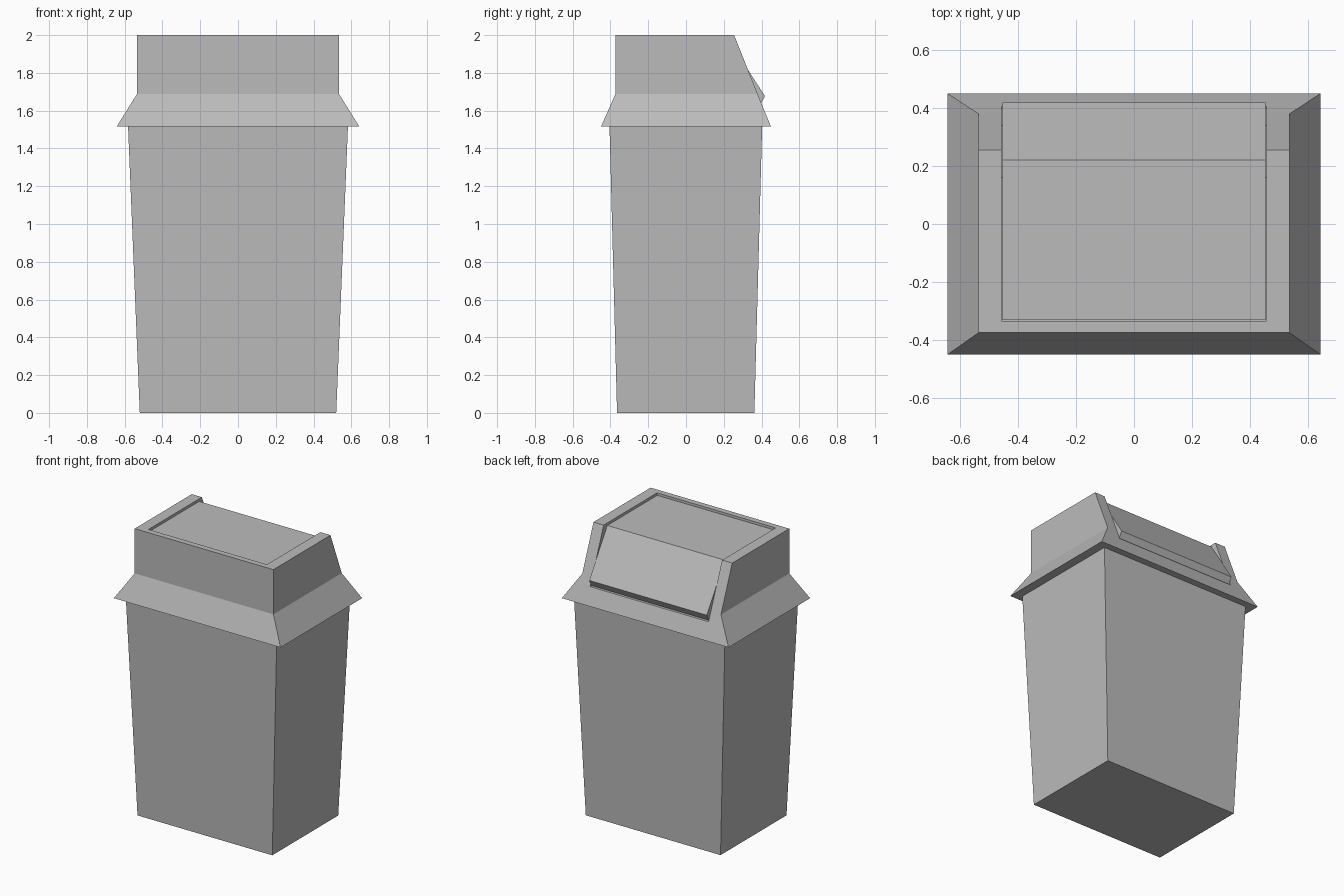
import bpy
import bmesh

if "Cube" in bpy.data.objects:
    bpy.data.objects.remove(bpy.data.objects["Cube"])

grey = bpy.data.materials.new("grey_plastic")
grey.diffuse_color = (0.5, 0.5, 0.5, 1)
grey.use_nodes = True
grey.node_tree.nodes["Principled BSDF"].inputs["Base Color"].default_value = grey.diffuse_color


def finish(name, bm):
    bmesh.ops.recalc_face_normals(bm, faces=bm.faces)
    mesh = bpy.data.meshes.new(name)
    bm.to_mesh(mesh)
    bm.free()
    mesh.materials.append(grey)
    obj = bpy.data.objects.new(name, mesh)
    bpy.context.collection.objects.link(obj)
    return obj


def loft(name, sections):
    """Closed solid through rectangles (half x, y min, y max, z)."""
    bm = bmesh.new()
    rings = [[bm.verts.new(p) for p in
              ((-x, y0, z), (x, y0, z), (x, y1, z), (-x, y1, z))]
             for x, y0, y1, z in sections]
    for a, b in zip(rings, rings[1:]):
        for i in range(4):
            j = (i + 1) % 4
            bm.faces.new((a[i], a[j], b[j], b[i]))
    bm.faces.new(rings[0])
    bm.faces.new(rings[-1])
    return finish(name, bm)


def extrude_x(name, profile, half):
    """Solid from a (y, z) profile, extruded across x."""
    bm = bmesh.new()
    face = bm.faces.new([bm.verts.new((-half, y, z)) for y, z in profile])
    res = bmesh.ops.extrude_face_region(bm, geom=[face])
    verts = [v for v in res["geom"] if isinstance(v, bmesh.types.BMVert)]
    bmesh.ops.translate(bm, verts=verts, vec=(2 * half, 0, 0))
    return finish(name, bm)


# Tapered bin body
loft("bin_body", [(0.52, -0.365, 0.362, 0), (0.582, -0.405, 0.403, 1.515)])

# Lid hood: flared skirt, upright walls, sloping back
hood = loft("lid_hood", [(0.643, -0.45, 0.45, 1.515),
                         (0.535, -0.374, 0.379, 1.688),
                         (0.535, -0.374, 0.255, 2.0)])

# Opening in the top and back of the hood
cutter = extrude_x("opening_cutter",
                   [(-0.334, 2.1), (-0.334, 1.92), (0.16, 1.92),
                    (0.34, 1.627), (0.6, 1.627), (0.6, 2.1)], 0.457)
cutter.hide_render = True
mod = hood.modifiers.new("opening", 'BOOLEAN')
mod.operation = 'DIFFERENCE'
mod.solver = 'EXACT'
mod.object = cutter
bpy.context.view_layer.objects.active = hood
bpy.ops.object.modifier_apply(modifier=mod.name)
bpy.data.objects.remove(cutter)

# Folded flap sitting in the opening
extrude_x("swing_flap",
          [(-0.33, 1.985), (0.22, 1.985), (0.418, 1.677), (0.394, 1.632),
           (0.345, 1.632), (0.165, 1.925), (-0.33, 1.925)], 0.453)
